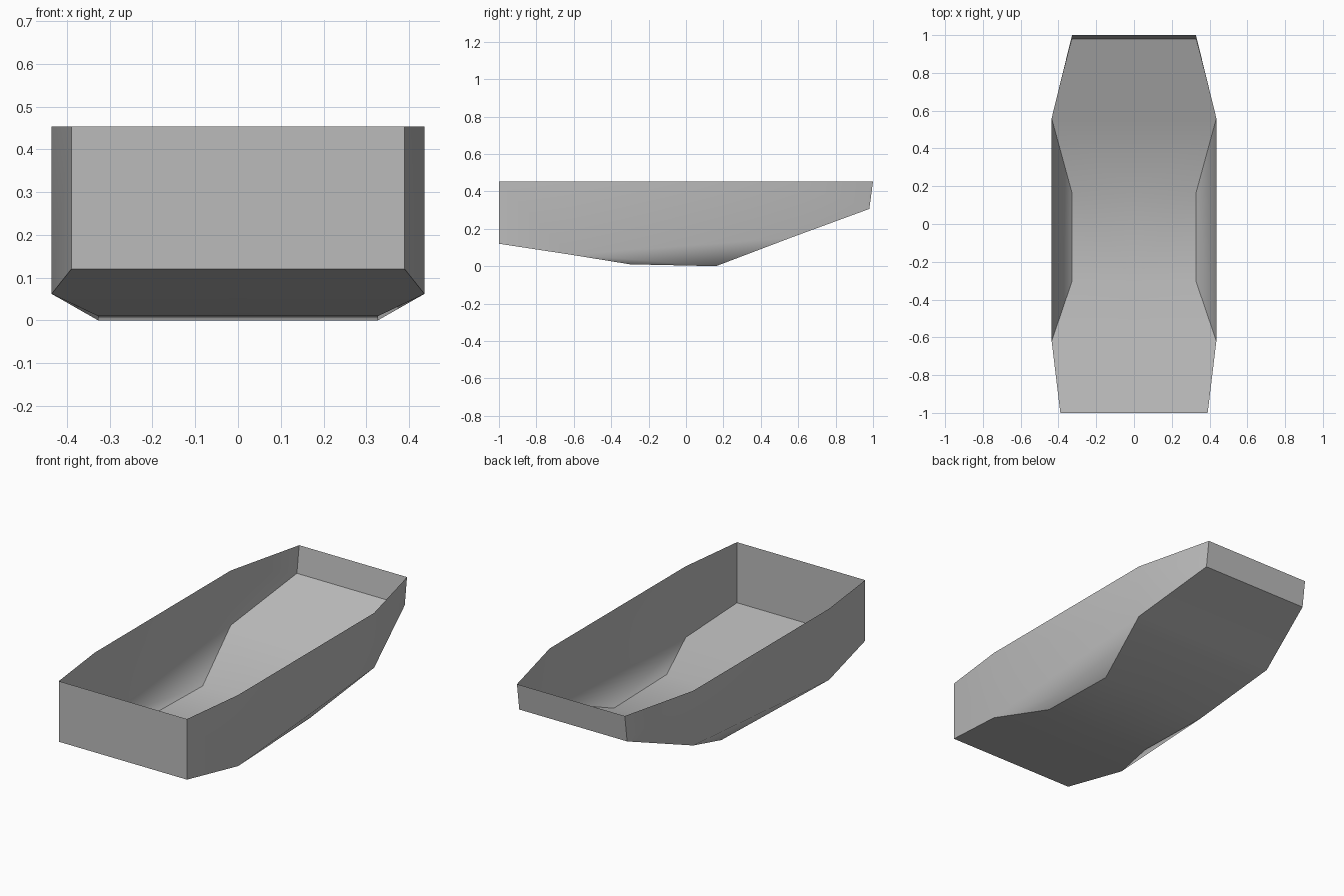
import bpy
import bmesh

cube = bpy.data.objects.get("Cube")
if cube:
    bpy.data.objects.remove(cube, do_unlink=True)

grey = bpy.data.materials.new("plain grey")
grey.use_nodes = True
colour = (0.5, 0.5, 0.5, 1.0)
grey.diffuse_color = colour
shader = next(n for n in grey.node_tree.nodes if n.type == "BSDF_PRINCIPLED")
shader.inputs["Base Color"].default_value = colour

# Hull stations from bow to stern: half width, y, floor height
STATIONS = [
    (0.39, -1.0, 0.12),
    (0.436, -0.62, 0.062),
    (0.327, -0.3, 0.01),
    (0.327, 0.16, 0.0),
    (0.436, 0.56, 0.152),
    (0.328, 0.98, 0.306),
]
RIM_Z = 0.453
RIM_STATIONS = (0, 1, 4, 5)

bm = bmesh.new()
side = [bm.verts.new(p) for p in STATIONS]
keel = [bm.verts.new((0, y, z)) for _, y, z in STATIONS]
rim, rim_mid = {}, {}
for i in RIM_STATIONS:
    x, y, _ = STATIONS[i]
    y = 1.0 if i == 5 else y
    rim[i] = bm.verts.new((x, y, RIM_Z))
    if i in (0, 5):
        rim_mid[i] = bm.verts.new((0, y, RIM_Z))

panel = {}


def face(name, *verts):
    panel[bm.faces.new(verts)] = name


# Floor strips
for i in range(5):
    face("floor", keel[i], keel[i + 1], side[i + 1], side[i])

# Side walls and the tucked-in lower side
for a, b in zip(RIM_STATIONS, RIM_STATIONS[1:]):
    face("wall", rim[a], side[a], side[b], rim[b])
face("wall", *side[1:5])

# End panels
face("front", rim_mid[0], keel[0], side[0], rim[0])
face("back", rim[5], side[5], keel[5], rim_mid[5])

# Smooth within each panel, crisp between panels
bm.normal_update()
for f in bm.faces:
    f.smooth = True
for e in bm.edges:
    e.smooth = len({panel[f] for f in e.link_faces}) < 2

# Lower side panel must face out and down
mesh = bpy.data.meshes.new("open_hull")
bm.to_mesh(mesh)
bm.free()
mesh.materials.append(grey)

hull = bpy.data.objects.new("open_hull", mesh)
bpy.context.collection.objects.link(hull)
mirror = hull.modifiers.new("mirror", "MIRROR")
mirror.use_axis[0] = True
mirror.use_clip = True
mirror.merge_threshold = 0.001
